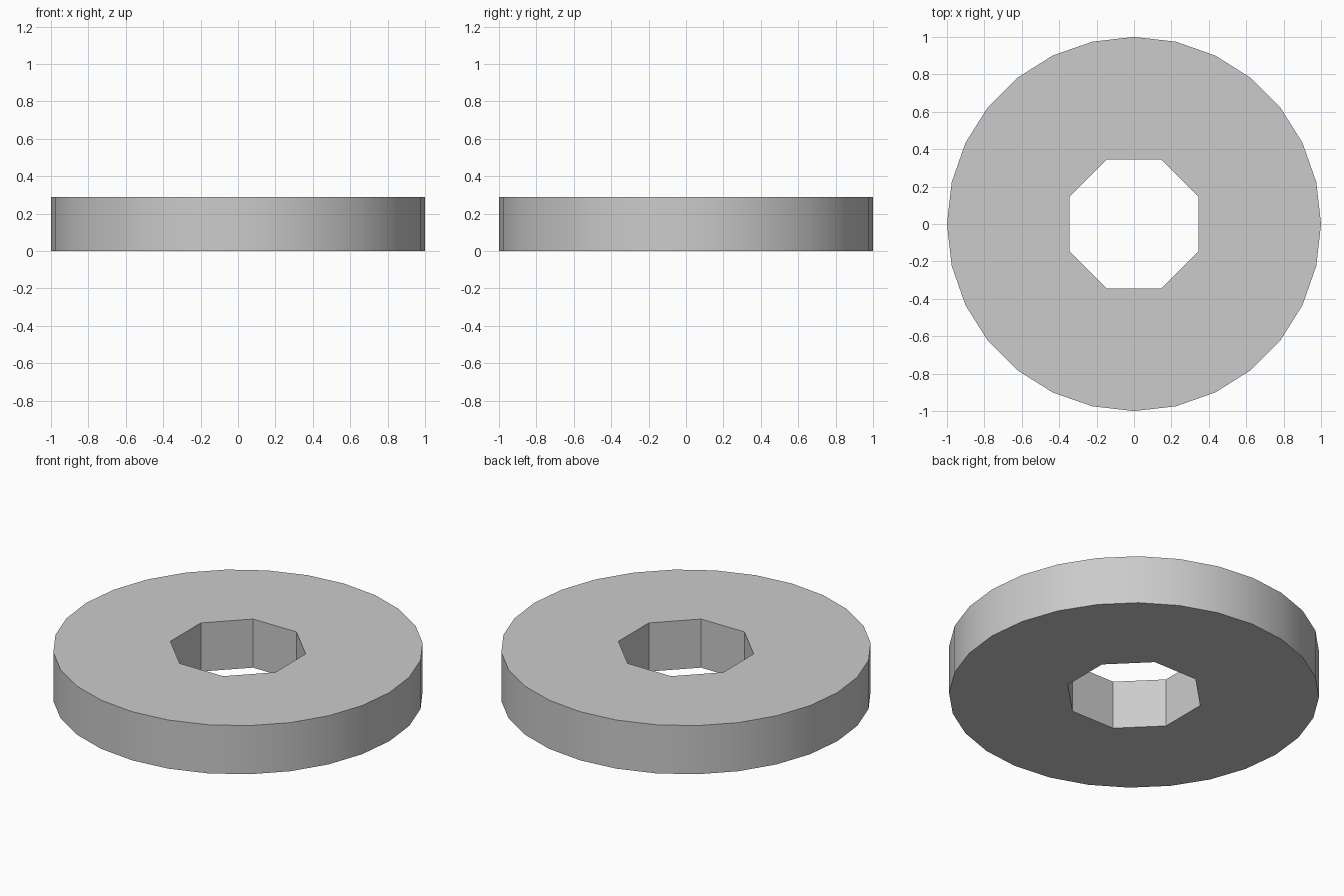
import bpy, bmesh, math

if "Cube" in bpy.data.objects:
    bpy.data.objects.remove(bpy.data.objects["Cube"])

HEIGHT = 0.29
OUTER_R = 1.0
HOLE_APOTHEM = 0.346


def add_ring(bm, sides, radius, offset):
    """Add a closed loop of edges on z = 0."""
    verts = []
    for i in range(sides):
        a = offset + 2 * math.pi * i / sides
        verts.append(bm.verts.new((radius * math.cos(a), radius * math.sin(a), 0)))
    return [bm.edges.new((verts[i], verts[(i + 1) % sides])) for i in range(sides)]


# Flat profile: 28-sided rim with an octagonal hole
bm = bmesh.new()
edges = add_ring(bm, 28, OUTER_R, 0)
edges += add_ring(bm, 8, HOLE_APOTHEM / math.cos(math.pi / 8), math.pi / 8)
bmesh.ops.triangle_fill(bm, edges=edges, use_beauty=True, normal=(0, 0, 1))

# Thicken into a solid disc
result = bmesh.ops.extrude_face_region(bm, geom=bm.faces[:], use_keep_orig=True)
top = [g for g in result["geom"] if isinstance(g, bmesh.types.BMVert)]
bmesh.ops.translate(bm, verts=top, vec=(0, 0, HEIGHT))
bmesh.ops.recalc_face_normals(bm, faces=bm.faces[:])

mesh = bpy.data.meshes.new("ring_disc")
bm.to_mesh(mesh)
bm.free()
disc = bpy.data.objects.new("ring_disc", mesh)
bpy.context.collection.objects.link(disc)

# Smooth outer rim, crisp edges and flat hole walls
bpy.context.view_layer.objects.active = disc
disc.select_set(True)
bpy.ops.object.shade_smooth_by_angle(angle=math.radians(30))
